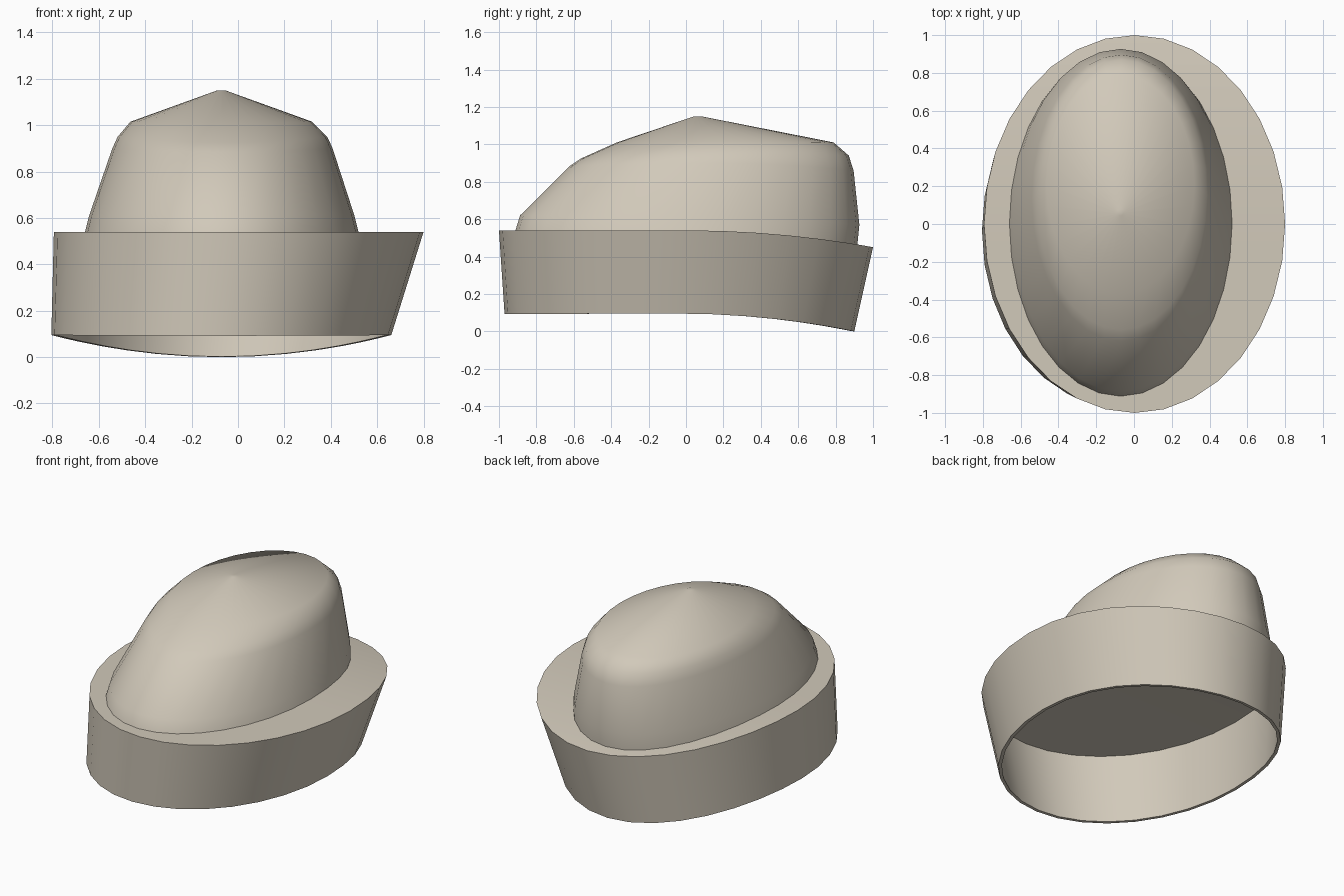
import bpy, bmesh, math

if "Cube" in bpy.data.objects:
    bpy.data.objects.remove(bpy.data.objects["Cube"])

N = 32
felt = bpy.data.materials.new("warm beige felt")
felt.diffuse_color = (0.64, 0.585, 0.49, 1)
felt.use_nodes = True
felt.node_tree.nodes["Principled BSDF"].inputs["Base Color"].default_value = felt.diffuse_color


def ring(bm, cx, cy, rx, ry, z_front, z_side, z_back):
    """Elliptical loop whose height bends towards the front and back."""
    out = []
    for k in range(N):
        a = 2 * math.pi * k / N
        c, s = math.cos(a), math.sin(a)
        z = z_side + ((z_back if s > 0 else z_front) - z_side) * s * s
        out.append(bm.verts.new((cx + rx * c, cy + ry * s, z)))
    return out


def bridge(bm, a, b):
    for k in range(N):
        j = (k + 1) % N
        bm.faces.new((a[k], a[j], b[j], b[k]))


def strip_cap(bm, r):
    """Close a bent loop with strips running straight across in x."""
    h = N // 2
    for k in range(-N // 4, N // 4):
        vs = [r[k % N], r[(k + 1) % N], r[(h - k - 1) % N], r[(h - k) % N]]
        bm.faces.new(list(dict.fromkeys(vs)))


def finish(bm, name, angle):
    bmesh.ops.recalc_face_normals(bm, faces=bm.faces[:])
    me = bpy.data.meshes.new(name)
    bm.to_mesh(me)
    bm.free()
    ob = bpy.data.objects.new(name, me)
    bpy.context.collection.objects.link(ob)
    me.materials.append(felt)
    bpy.ops.object.select_all(action='DESELECT')
    ob.select_set(True)
    bpy.context.view_layer.objects.active = ob
    bpy.ops.object.shade_smooth_by_angle(angle=math.radians(angle))
    return ob


# Flared cuff: thin wall, open below, closed by a bent deck on top
T = 0.02
bm = bmesh.new()
outer_top = ring(bm, 0.003, 0, 0.797, 1.0, 0.54, 0.54, 0.45)
outer_low = ring(bm, -0.072, -0.035, 0.733, 0.935, 0.092, 0.095, 0.0)
inner_low = ring(bm, -0.072, -0.035, 0.733 - T, 0.935 - T, 0.092, 0.095, 0.002)
inner_top = ring(bm, 0.003, 0, 0.797 - T, 1.0 - T, 0.525, 0.525, 0.435)
strip_cap(bm, outer_top)
bridge(bm, outer_top, outer_low)
bridge(bm, outer_low, inner_low)
bridge(bm, inner_low, inner_top)
strip_cap(bm, inner_top)
finish(bm, "cuff", 35)

# Crown: leaning stack of loops ending in a small blunt tip
profile = [
    (-0.07, 0.0, 0.592, 0.915, 0.53, 0.53, 0.45),
    (-0.07, 0.02, 0.572, 0.907, 0.62, 0.61, 0.57),
    (-0.067, 0.138, 0.475, 0.758, 0.885, 0.90, 0.86),
    (-0.067, 0.155, 0.452, 0.715, 0.925, 0.95, 0.94),
    (-0.072, 0.21, 0.392, 0.58, 1.01, 1.015, 1.01),
    (-0.072, 0.062, 0.018, 0.018, 1.15, 1.15, 1.15),
]
bm = bmesh.new()
loops = [ring(bm, *p) for p in profile]
for a, b in zip(loops, loops[1:]):
    bridge(bm, a, b)
bm.faces.new(loops[-1])
finish(bm, "crown", 60)
